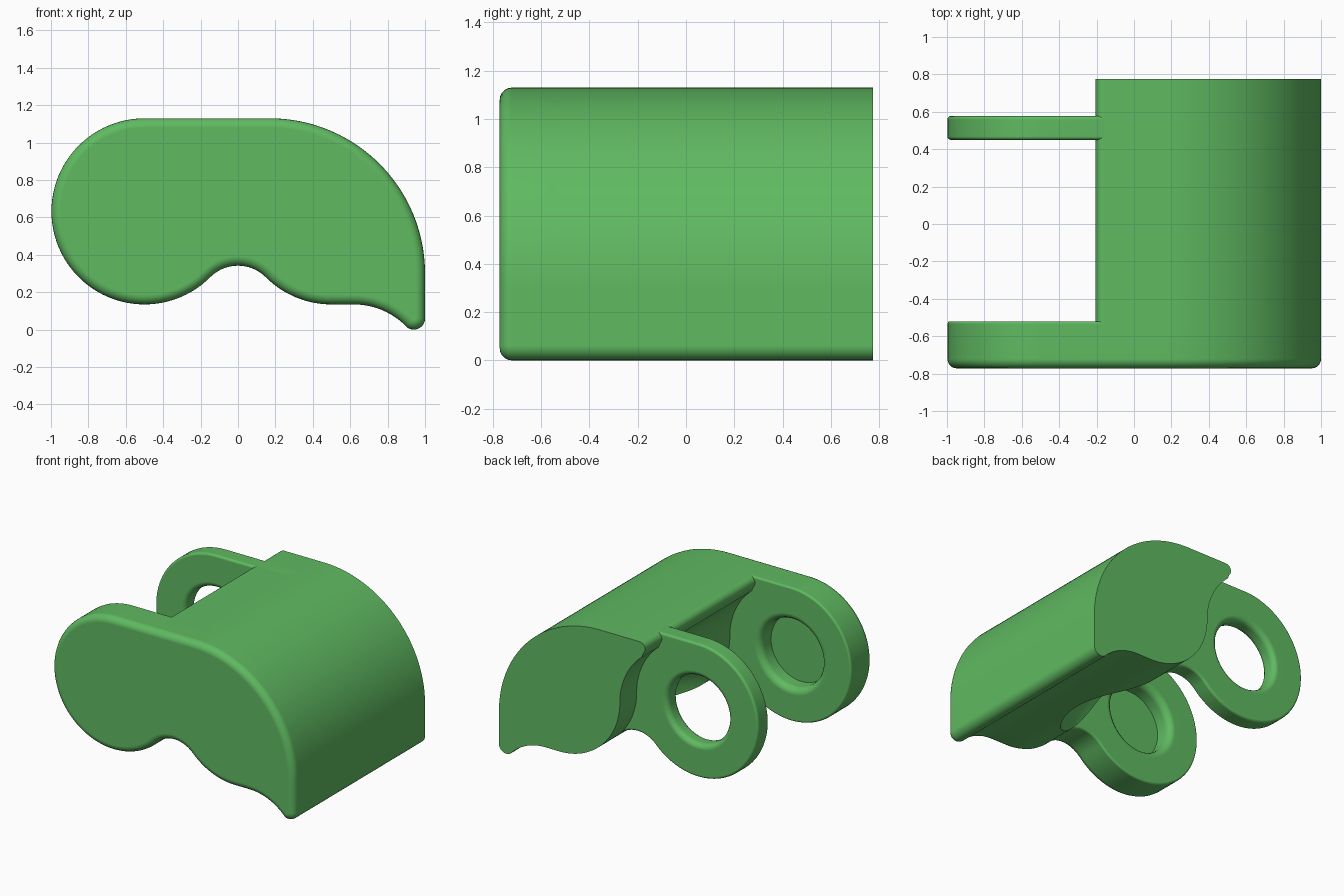
import bpy, bmesh
from math import sin, cos, radians, pi
from mathutils import Matrix

if "Cube" in bpy.data.objects:
    bpy.data.objects.remove(bpy.data.objects["Cube"])

R = 0.4975          # lobe radius
CZ = 0.6325         # lobe centre height
TOP = CZ + R


def arc(cx, cz, r, a0, a1, n):
    """Points on an arc in the XZ plane, angles in degrees."""
    return [(cx + r * cos(radians(a0 + (a1 - a0) * i / n)),
             cz + r * sin(radians(a0 + (a1 - a0) * i / n))) for i in range(n + 1)]


def to_object(bm, name):
    bmesh.ops.recalc_face_normals(bm, faces=bm.faces)
    me = bpy.data.meshes.new(name)
    bm.to_mesh(me)
    bm.free()
    ob = bpy.data.objects.new(name, me)
    bpy.context.collection.objects.link(ob)
    return ob


def extrude(name, pts, y0, y1, front=0, back=0):
    """Extrude a profile along y, rounding the front and back rims."""
    clean = []
    for p in pts:
        if not clean or abs(p[0] - clean[-1][0]) + abs(p[1] - clean[-1][1]) > 0.004:
            clean.append(p)
    if abs(clean[0][0] - clean[-1][0]) + abs(clean[0][1] - clean[-1][1]) < 0.004:
        clean.pop()
    bm = bmesh.new()
    a = [bm.verts.new((x, y0, z)) for x, z in clean]
    b = [bm.verts.new((x, y1, z)) for x, z in clean]
    bm.faces.new(a)
    bm.faces.new(b[::-1])
    n = len(a)
    for i in range(n):
        j = (i + 1) % n
        bm.faces.new((a[i], b[i], b[j], a[j]))
    bmesh.ops.recalc_face_normals(bm, faces=bm.faces)
    for y, r in ((y0, front), (y1, back)):
        if r:
            rim = [e for e in bm.edges if all(abs(v.co.y - y) < 1e-5 for v in e.verts)]
            bmesh.ops.bevel(bm, geom=rim, offset=r, segments=5, profile=0.5,
                            affect='EDGES', clamp_overlap=False)
    return to_object(bm, name)


def subtract(target, cutter):
    cutter.hide_render = True
    mod = target.modifiers.new("cut", 'BOOLEAN')
    mod.operation = 'DIFFERENCE'
    mod.solver = 'EXACT'
    mod.object = cutter
    bpy.context.view_layer.objects.active = target
    bpy.ops.object.modifier_apply(modifier=mod.name)
    bpy.data.objects.remove(cutter)


def bore(target, rings, n=64):
    """Cut a turned hole given (radius, y) rings on the pivot axis."""
    bm = bmesh.new()
    loops = [[bm.verts.new((-0.5 + r * cos(2 * pi * i / n), y, CZ + r * sin(2 * pi * i / n)))
              for i in range(n)] for r, y in rings]
    bm.faces.new(loops[0])
    bm.faces.new(loops[-1][::-1])
    for p, q in zip(loops, loops[1:]):
        for i in range(n):
            j = (i + 1) % n
            bm.faces.new((p[i], p[j], q[j], q[i]))
    subtract(target, to_object(bm, "bore_cutter"))


def flare(y, sign, r=0.25, f=0.04):
    """Rounded hole mouth, from the straight bore out to the face at y."""
    out = [(r + f * (1 - cos(radians(t))), y - sign * f * (1 - sin(radians(t))))
           for t in (0, 22.5, 45, 67.5, 90)]
    return out + [(r + f, y + sign * 0.03)]


# Shared outline pieces
left_lobe = arc(-0.5, CZ, R, 90, 315, 60)
neck = arc(0, 0.1325, 0.2096, 135, 45, 20)
nose = (arc(0.5, CZ, R, 225, 270, 16) + arc(0.62, -0.255, 0.39, 90, 45, 12)
        + arc(0.94, 0.06, 0.06, 228, 360, 10)
        + arc(0.17, 0.30, 0.83, 0, 90, 40))

# Front plate with blind socket
front_plate = extrude("front_plate", left_lobe + neck + nose, -0.772, -0.52, 0.05, 0.015)
bore(front_plate, [(0.25, -0.645)] + flare(-0.52, 1, f=0.05))

# Main body, hollowed to clear the pivot
body_profile = (nose + arc(-0.16, TOP - 0.045, 0.045, 90, 225, 10)
                + arc(-0.5, CZ, 0.503, 50, 0, 20)
                + arc(0.5, CZ, R, 180, 225, 16))
body = extrude("main_body", body_profile, -0.62, 0.775)

# Round hollow under the body between the arms
bm = bmesh.new()
bmesh.ops.create_uvsphere(bm, u_segments=64, v_segments=32, radius=0.475,
                          matrix=Matrix.Translation((0, -0.035, 0.1325)))
subtract(body, to_object(bm, "hollow_cutter"))

# Rear arm with through hole
arm_profile = left_lobe + neck + [(0.4, 0.5), (0.35, 1.0), (0.1, TOP)]
rear_arm = extrude("rear_arm", arm_profile, 0.45, 0.577, 0.018, 0.018)
bore(rear_arm, flare(0.45, -1)[::-1] + flare(0.577, 1))

# Green finish
green = bpy.data.materials.new("green")
green.diffuse_color = (0.116, 0.49, 0.12, 1)
green.use_nodes = True
green.node_tree.nodes["Principled BSDF"].inputs["Base Color"].default_value = green.diffuse_color

# Smooth shading with sharp edges kept
bpy.ops.object.select_all(action='DESELECT')
for ob in (front_plate, body, rear_arm):
    ob.data.materials.clear()
    ob.data.materials.append(green)
    ob.select_set(True)
bpy.context.view_layer.objects.active = body
bpy.ops.object.shade_smooth_by_angle(angle=radians(30))
for ob in (front_plate, body, rear_arm):
    ob.modifiers.new("flat_faces", 'WEIGHTED_NORMAL').keep_sharp = True
